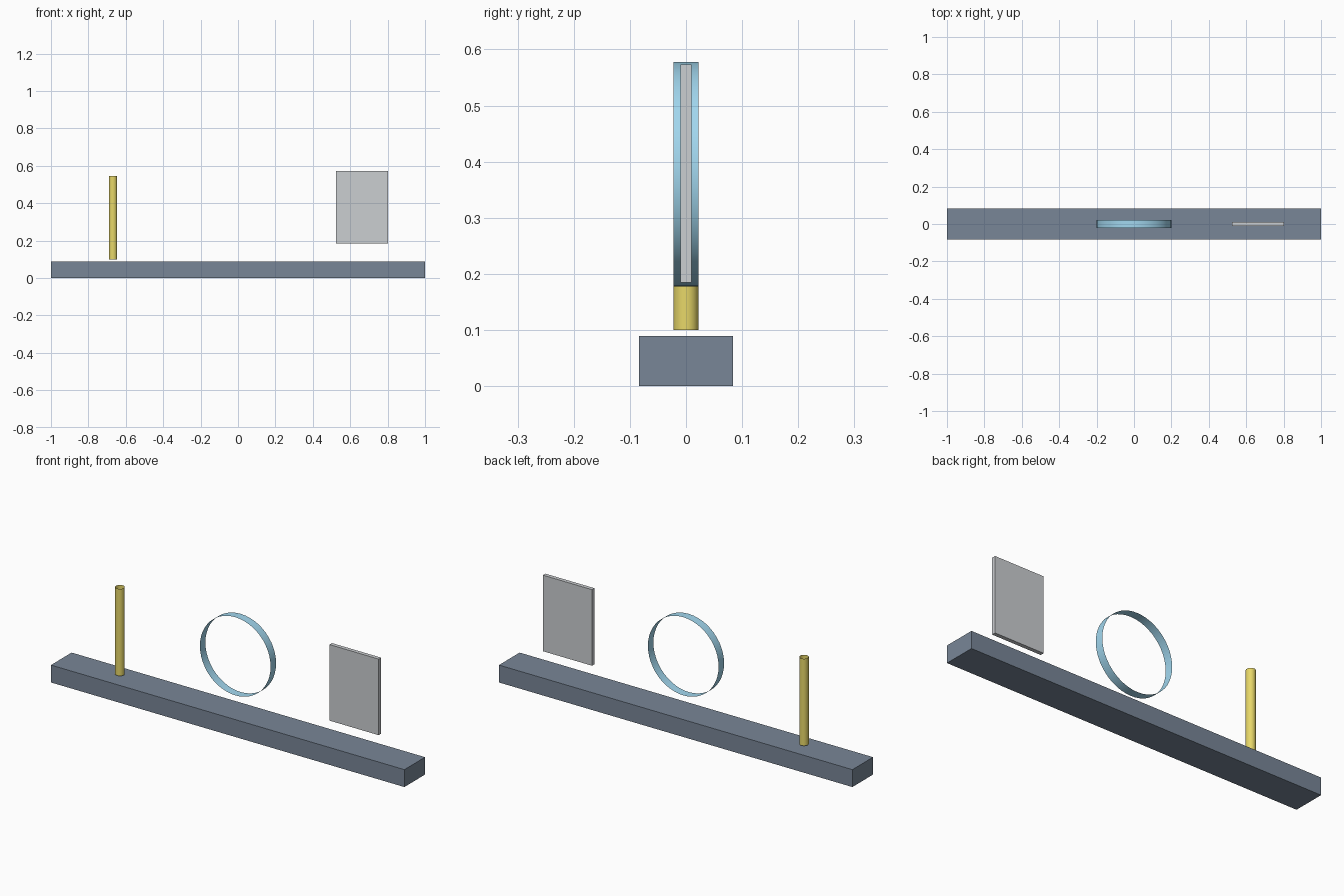
import bpy
import math

if "Cube" in bpy.data.objects:
    bpy.data.objects.remove(bpy.data.objects["Cube"])


def paint(obj, name, color):
    mat = bpy.data.materials.new(name)
    mat.diffuse_color = (*color, 1)
    mat.use_nodes = True
    mat.node_tree.nodes["Principled BSDF"].inputs["Base Color"].default_value = mat.diffuse_color
    obj.data.materials.append(mat)


def box(name, center, size):
    bpy.ops.mesh.primitive_cube_add(size=1, location=center)
    obj = bpy.context.object
    obj.name = name
    obj.scale = size
    bpy.ops.object.transform_apply(location=False, rotation=False, scale=True)
    return obj


def open_tube(name, center, radius, depth, rotation=(0, 0, 0)):
    bpy.ops.mesh.primitive_cylinder_add(vertices=48, radius=radius, depth=depth,
                                        end_fill_type='NOTHING',
                                        location=center, rotation=rotation)
    obj = bpy.context.object
    obj.name = name
    bpy.ops.object.shade_smooth_by_angle()
    return obj


# Bench rail
rail = box("bench_rail", (0, 0, 0.0445), (2, 0.167, 0.089))
paint(rail, "slate", (0.19, 0.24, 0.31))

# Upright light source, open at both ends
source = open_tube("light_source", (-0.668, 0, 0.323), 0.0222, 0.445)
paint(source, "yellow", (0.8, 0.68, 0.14))

# Lens rim standing across the rail, open front and back
lens = open_tube("lens_rim", (0, 0, 0.378), 0.2, 0.0444, (math.pi / 2, 0, 0))
paint(lens, "pale_blue", (0.36, 0.68, 0.86))

# Projection screen
screen = box("screen", (0.664, 0, 0.379), (0.278, 0.02, 0.389))
paint(screen, "light_grey", (0.6, 0.62, 0.64))
